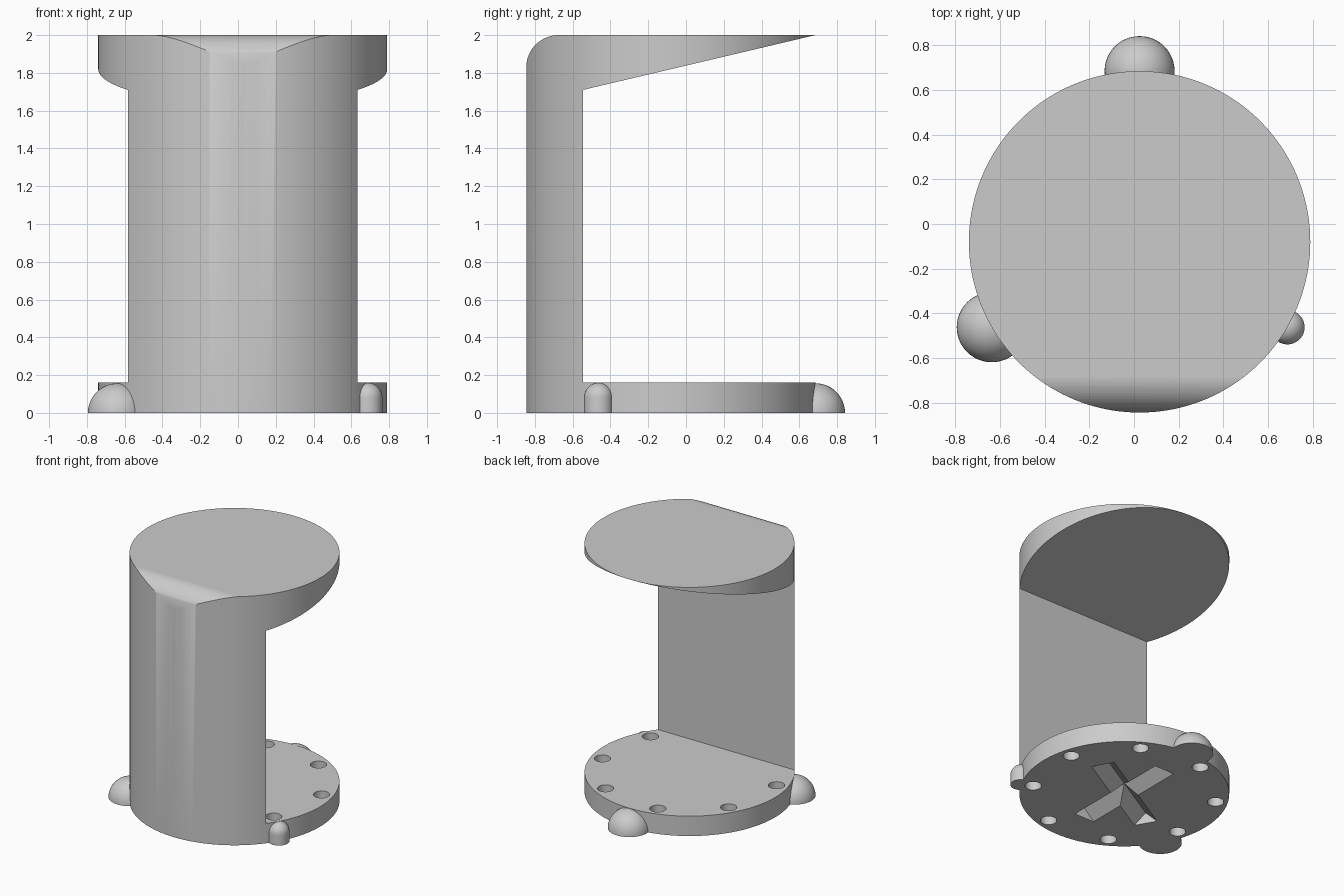
import bpy, bmesh
from math import sin, cos, pi, radians
from mathutils import Matrix, Vector

cube = bpy.data.objects.get("Cube")
if cube:
    bpy.data.objects.remove(cube)

CX, CY, R = 0.025, -0.08, 0.765      # centre and radius of the round body
PLATE, HEIGHT = 0.16, 2.0
WALL_Y = -0.545                      # flat inner face of the upright

grey = bpy.data.materials.new("plain_grey")
grey.use_nodes = True
colour = (0.6, 0.6, 0.6, 1)
grey.diffuse_color = colour
grey.node_tree.nodes["Principled BSDF"].inputs["Base Color"].default_value = colour


def make(name, bm):
    bmesh.ops.recalc_face_normals(bm, faces=bm.faces)
    mesh = bpy.data.meshes.new(name)
    bm.to_mesh(mesh)
    bm.free()
    mesh.materials.append(grey)
    ob = bpy.data.objects.new(name, mesh)
    bpy.context.collection.objects.link(ob)
    return ob


def cylinder(name, x, y, r, z0, z1, sides):
    bm = bmesh.new()
    bmesh.ops.create_cone(bm, cap_ends=True, segments=sides, radius1=r, radius2=r,
                          depth=z1 - z0, matrix=Matrix.Translation((x, y, (z0 + z1) / 2)))
    return make(name, bm)


def prism(name, points, half, matrix=Matrix()):
    """Extrude a (y, z) outline along x from -half to half."""
    bm = bmesh.new()
    face = bm.faces.new([bm.verts.new((-half, y, z)) for y, z in points])
    grown = bmesh.ops.extrude_face_region(bm, geom=[face])["geom"]
    verts = [v for v in grown if isinstance(v, bmesh.types.BMVert)]
    bmesh.ops.translate(bm, verts=verts, vec=(2 * half, 0, 0))
    bm.transform(matrix)
    return make(name, bm)


def dome(name, x, y, r, stem):
    """Half sphere on a straight stem, closed underneath."""
    bm = bmesh.new()
    bmesh.ops.create_uvsphere(bm, u_segments=48, v_segments=24, radius=r)
    bmesh.ops.bisect_plane(bm, geom=bm.verts[:] + bm.edges[:] + bm.faces[:],
                           plane_co=(0, 0, 0), plane_no=(0, 0, 1), clear_inner=True)
    rim = [e for e in bm.edges if e.is_boundary]
    if stem:
        grown = bmesh.ops.extrude_edge_only(bm, edges=rim)["geom"]
        verts = [v for v in grown if isinstance(v, bmesh.types.BMVert)]
        bmesh.ops.translate(bm, verts=verts, vec=(0, 0, -stem))
        rim = [e for e in bm.edges if e.is_boundary]
    bmesh.ops.holes_fill(bm, edges=rim, sides=0)
    bmesh.ops.translate(bm, verts=bm.verts, vec=(x, y, stem))
    return make(name, bm)


def combine(target, tool, operation):
    mod = target.modifiers.new(operation.lower(), "BOOLEAN")
    mod.operation, mod.solver, mod.object = operation, "EXACT", tool
    bpy.context.view_layer.objects.active = target
    bpy.ops.object.modifier_apply(modifier=mod.name)
    bpy.data.objects.remove(tool)


# Body: a round column trimmed to a C-shaped side outline with a rounded shoulder
body = cylinder("c_shaped_stand", CX, CY, R, 0, HEIGHT, 160)
front, fillet, back = CY - R, 0.17, CY + R
shoulder = [(front + fillet - fillet * cos(a), HEIGHT - fillet + fillet * sin(a))
            for a in (i * pi / 32 for i in range(17))]
outline = [(front, -0.1)] + shoulder + [
    (back, HEIGHT), (WALL_Y, 1.71), (WALL_Y, PLATE), (1, PLATE), (1, -0.1)]
# Overshoot the flat sides so only the shaping faces cut the column
outline = [(y - 0.0005 if y < -0.8 else y, z + 0.0005 if z > 1.99 and y < 0.5 else z)
           for y, z in outline]
combine(body, prism("outline_trim", outline, 1), "INTERSECT")

# Three feet around the base: two large domes and one slim peg
for angle, r, stem in ((90, 0.157, 0), (210, 0.157, 0), (-30, 0.077, 0.082)):
    a = radians(angle)
    combine(body, dome("foot", CX + R * cos(a), CY + R * sin(a), r, stem), "UNION")

# Ring of eight round holes through the base plate
for i in range(8):
    a = radians(15 + 45 * i)
    combine(body, cylinder("hole", CX + 0.675 * cos(a), CY + 0.675 * sin(a),
                           0.06, -0.05, PLATE + 0.001, 32), "DIFFERENCE")

# Star of three crossing V-shaped grooves underneath
for angle in (30, 90, 150):
    place = Matrix.Translation((CX, CY, 0)) @ Matrix.Rotation(radians(angle), 4, "Z")
    combine(body, prism("groove", [(-0.0975, -0.01), (0.0975, -0.01), (0, 0.0875)],
                        0.455, place), "DIFFERENCE")

# Smooth round surfaces, crisp edges
bpy.ops.object.select_all(action="DESELECT")
body.select_set(True)
bpy.context.view_layer.objects.active = body
bpy.ops.object.shade_smooth_by_angle(angle=radians(30))
